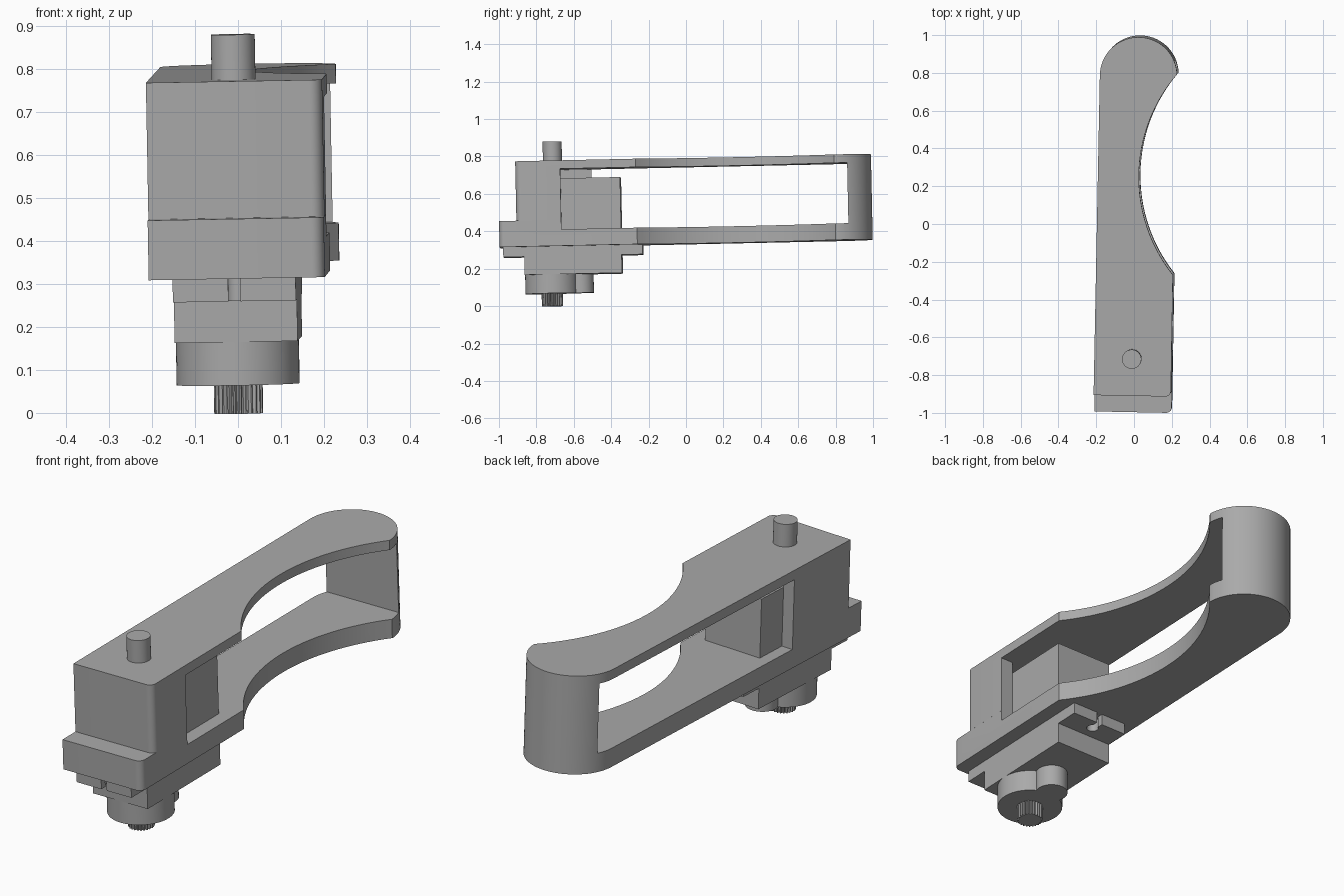
import bpy, bmesh, math
from mathutils import Matrix, Vector, Euler

old = bpy.data.objects.get("Cube")
if old:
    bpy.data.objects.remove(old, do_unlink=True)

grey = bpy.data.materials.new("mid_grey")
grey.use_nodes = True
colour = (0.4, 0.4, 0.4, 1)
grey.diffuse_color = colour
grey.node_tree.nodes["Principled BSDF"].inputs["Base Color"].default_value = colour

# The whole assembly leans slightly about a point at mid height
pivot = Vector((0, 0, 0.55))
LEAN = (Matrix.Translation(pivot) @ Euler((0.0215, -0.018, -0.02)).to_matrix().to_4x4()
        @ Matrix.Translation(-pivot))
AXIS_X = 0.006


def prism(name, outline, z0, z1):
    """Extrude a flat outline between two heights."""
    bm = bmesh.new()
    face = bm.faces.new([bm.verts.new((x, y, z0)) for x, y in outline])
    top = bmesh.ops.extrude_face_region(bm, geom=[face])["geom"]
    verts = [g for g in top if isinstance(g, bmesh.types.BMVert)]
    bmesh.ops.translate(bm, verts=verts, vec=(0, 0, z1 - z0))
    bmesh.ops.recalc_face_normals(bm, faces=bm.faces)
    mesh = bpy.data.meshes.new(name)
    bm.to_mesh(mesh)
    bm.free()
    mesh.materials.append(grey)
    obj = bpy.data.objects.new(name, mesh)
    bpy.context.collection.objects.link(obj)
    obj.matrix_world = LEAN
    return obj


def arc(cx, cy, r, a0, a1, steps):
    angles = [math.radians(a0 + (a1 - a0) * i / steps) for i in range(steps + 1)]
    return [(cx + r * math.cos(a), cy + r * math.sin(a)) for a in angles]


def circle(cx, cy, r, steps=48):
    return arc(cx, cy, r, 0, 360, steps)[:-1]


def rect(x0, x1, y0, y1):
    return [(x0, y0), (x1, y0), (x1, y1), (x0, y1)]


def boolean(obj, other, operation="DIFFERENCE"):
    """Combine two objects and drop the second one."""
    mod = obj.modifiers.new("combine", "BOOLEAN")
    mod.operation = operation
    mod.solver = "EXACT"
    mod.object = other
    bpy.context.view_layer.objects.active = obj
    bpy.ops.object.modifier_apply(modifier=mod.name)
    bpy.data.objects.remove(other, do_unlink=True)


# Arm outline: straight side, rounded tip, concave waist, one rounded corner
LEFT, RIGHT = -0.192, 0.217


def arm_outline(front):
    mid, r = (LEFT + RIGHT) / 2, (RIGHT - LEFT) / 2
    waist = arc(0.025 + 0.834, 0.27, 0.834, 140.5, 219.5, 32)
    return ([(LEFT, front)] + arc(RIGHT - 0.03, front + 0.03, 0.03, -90, 0, 8)
            + waist[::-1] + arc(mid, 0.79, r, 6, 180, 40))


arm = prism("arm_frame", arm_outline(-0.998), 0.333, 0.472)
boolean(arm, prism("upper_frame", arm_outline(-0.905), 0.472, 0.79), "UNION")

# Openings: motor bay and tunnel, then the two side windows
for x0, x1, y0 in ((-0.137, 0.153, -0.904), (0.05, 0.5, -0.665), (-0.5, 0.05, -0.505)):
    boolean(arm, prism("opening_cutter", rect(x0, x1, y0, 0.87), 0.421, 0.745))

# Pivot pin on top
prism("top_pivot_pin", circle(0.008, -0.709, 0.051), 0.77, 0.895)

# Motor body with slotted mounting tabs
W = 0.143
prism("motor_body", rect(AXIS_X - W, AXIS_X + W, -0.868, -0.347), 0.183, 0.695)
for name, y0, y1, edge, hole in (("front_tab", -0.98, -0.86, -1.02, -0.93),
                                 ("rear_tab", -0.36, -0.235, -0.2, -0.285)):
    tab = prism(name, rect(AXIS_X - W, AXIS_X + W, y0, y1), 0.28, 0.334)
    slot = rect(AXIS_X - 0.014, AXIS_X + 0.014, min(edge, hole), max(edge, hole))
    boolean(tab, prism("slot_cutter", slot, 0.2, 0.4))
    boolean(tab, prism("hole_cutter", circle(AXIS_X, hole, 0.026, 24), 0.2, 0.4))

# Gear housing: large drum with a smaller one behind it
housing = prism("gear_housing", circle(AXIS_X, -0.725, W, 64), 0.082, 0.19)
boolean(housing, prism("small_housing", circle(AXIS_X, -0.572, 0.07), 0.082, 0.19), "UNION")

# Toothed output shaft
TEETH = 25
teeth = []
for i in range(TEETH * 4):
    r = 0.057 if i % 4 < 2 else 0.049
    a = math.tau * i / (TEETH * 4)
    teeth.append((AXIS_X + r * math.cos(a), -0.725 + r * math.sin(a)))
prism("output_spline", teeth, 0.014, 0.09)

# Smooth the round walls and keep corners sharp
for obj in bpy.context.collection.objects:
    if obj.type == "MESH" and obj.data.materials and obj.data.materials[0] == grey:
        bpy.ops.object.select_all(action="DESELECT")
        obj.select_set(True)
        bpy.context.view_layer.objects.active = obj
        bpy.ops.object.shade_smooth_by_angle(angle=math.radians(30))
